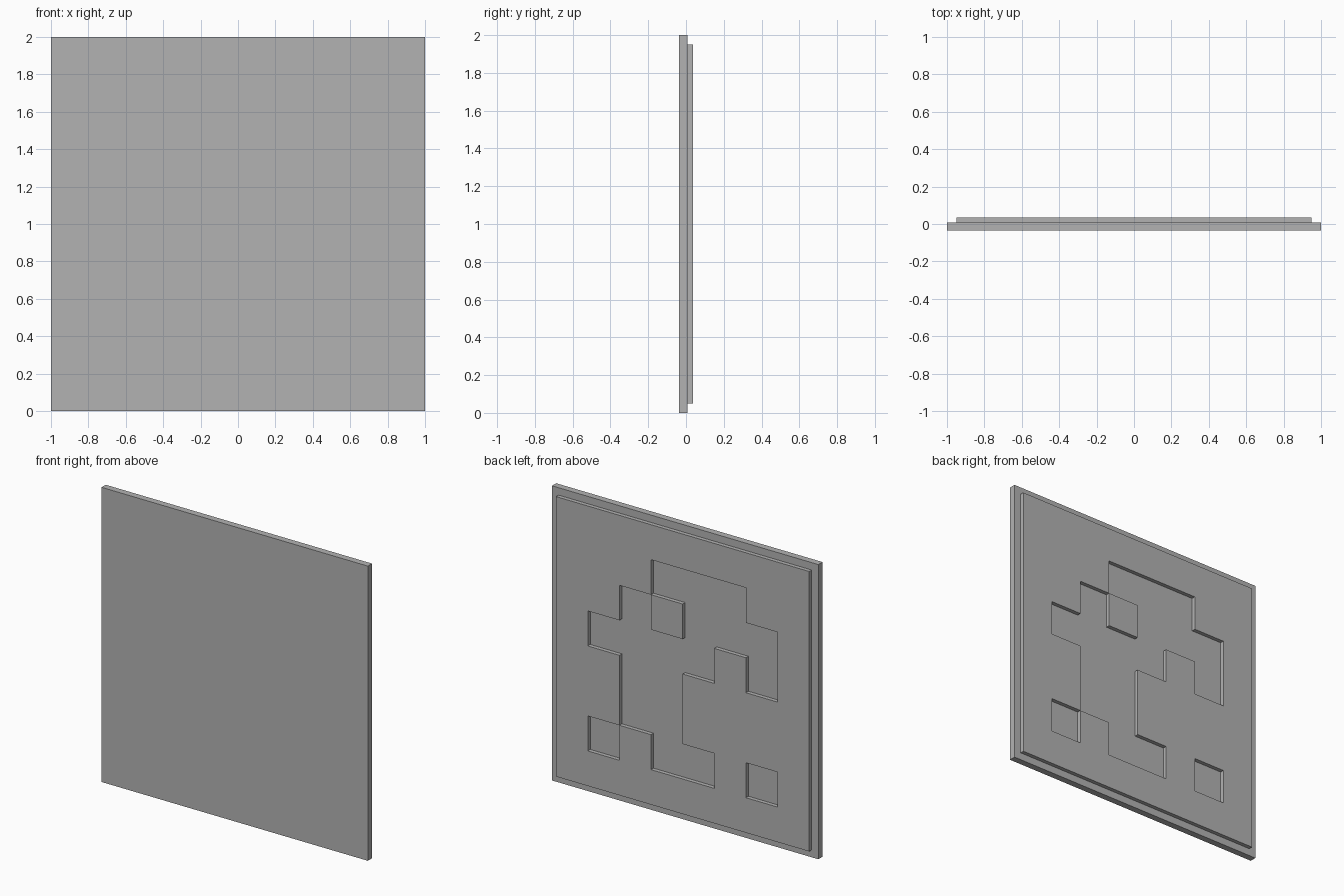
import bpy
import bmesh

cube = bpy.data.objects.get("Cube")
if cube:
    bpy.data.objects.remove(cube, do_unlink=True)

grey = bpy.data.materials.new("plain_grey")
grey.use_nodes = True
colour = (0.45, 0.45, 0.45, 1)
grey.diffuse_color = colour
grey.node_tree.nodes["Principled BSDF"].inputs["Base Color"].default_value = colour

FRONT, STEP, BACK = -0.036, 0.009, 0.036
HALF = 0.95
CELL = 2 * HALF / 8

# Relief seen from the back, top row first: '#' is raised, '.' is recessed
PATTERN = [
    "########",
    "###...##",
    "##.#...#",
    "#....#.#",
    "##..####",
    "##..####",
    "#.#..#.#",
    "########",
]


def add_object(name, bm):
    bmesh.ops.recalc_face_normals(bm, faces=bm.faces)
    mesh = bpy.data.meshes.new(name)
    bm.to_mesh(mesh)
    bm.free()
    mesh.materials.append(grey)
    obj = bpy.data.objects.new(name, mesh)
    bpy.context.collection.objects.link(obj)
    return obj


# Square backing plate
bm = bmesh.new()
bmesh.ops.create_cube(bm, size=1)
for v in bm.verts:
    v.co = (v.co.x * 2, FRONT if v.co.y < 0 else STEP, v.co.z * 2 + 1)
add_object("base_plate", bm)

# Raised panel: grid of cells, with the recessed ones left open, then extruded
bm = bmesh.new()
grid = [[bm.verts.new((HALF - c * CELL, STEP, 1 + HALF - r * CELL))
         for c in range(9)] for r in range(9)]
for r, row in enumerate(PATTERN):
    for c, mark in enumerate(row):
        if mark == "#":
            bm.faces.new((grid[r][c], grid[r][c + 1],
                          grid[r + 1][c + 1], grid[r + 1][c]))
bmesh.ops.delete(bm, geom=[v for v in bm.verts if not v.link_faces], context="VERTS")
bottom = list(bm.faces)
result = bmesh.ops.extrude_face_region(bm, geom=bottom, use_keep_orig=True)
for item in result["geom"]:
    if isinstance(item, bmesh.types.BMVert):
        item.co.y = BACK
# Merge coplanar cells into clean flat faces
bmesh.ops.recalc_face_normals(bm, faces=bm.faces)
bmesh.ops.dissolve_limit(bm, angle_limit=0.01, verts=bm.verts, edges=bm.edges)
add_object("raised_panel", bm)
